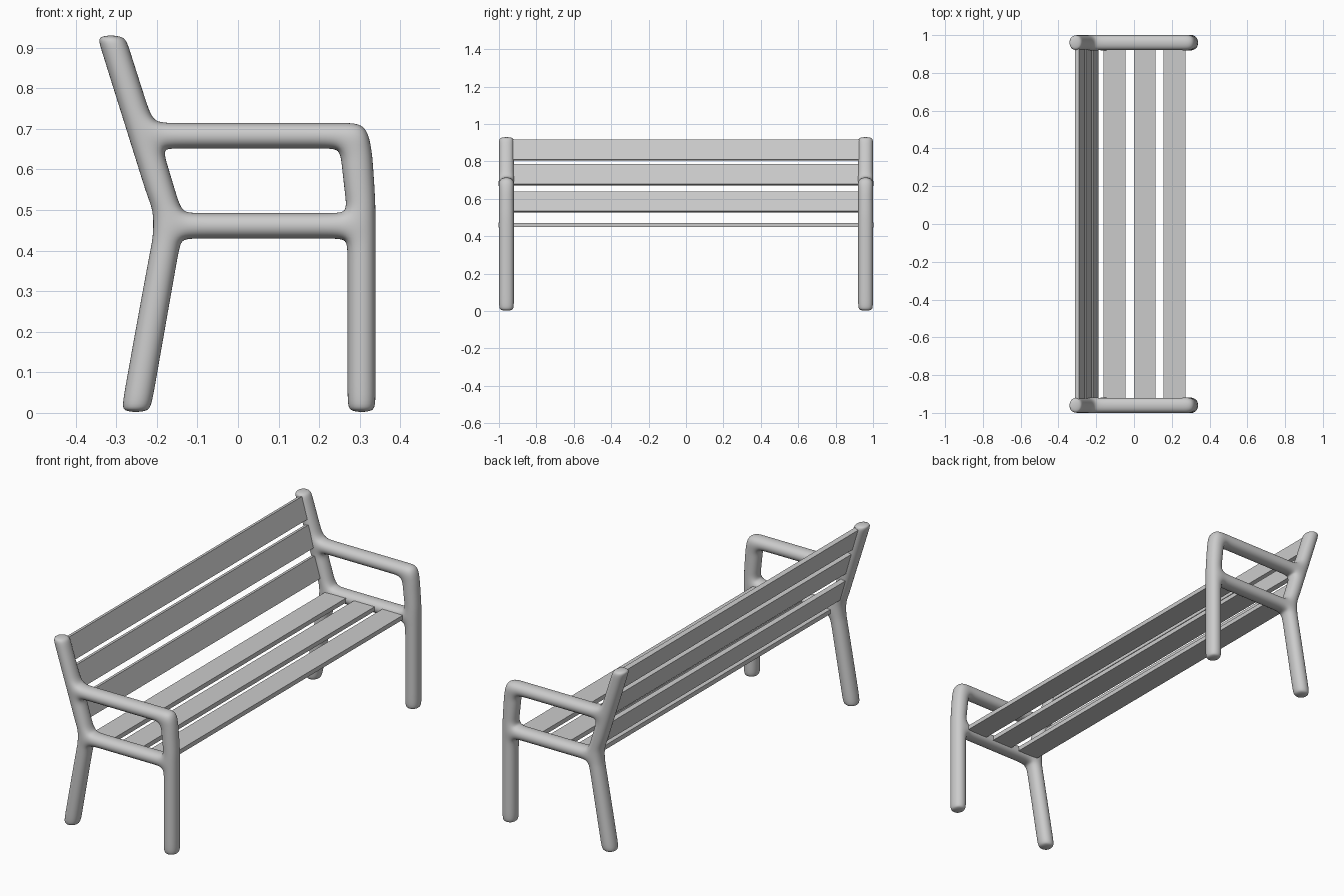
import bpy, bmesh, math

if "Cube" in bpy.data.objects:
    bpy.data.objects.remove(bpy.data.objects["Cube"])

# Side frame cage, as pairs (inner x, inner z, outer x, outer z) in the xz plane
# rear post: runs from the top of the back down to the rear foot
POST = [(-.277, .932, -.351, .932), (-.267, .905, -.343, .905),
        (-.220, .755, -.296, .755), (-.205, .717, -.284, .717),
        (-.182, .649, -.263, .649), (-.171, .612, -.251, .612),
        (-.148, .535, -.2275, .535), (-.135, .495, -.210, .495),
        (-.138, .427, -.213, .427), (-.143, .400, -.220, .400),
        (-.208, .030, -.287, .030), (-.213, .000, -.292, .000)]
# front post: armrest corner down to the front foot
FRONT = [(.255, .717, .318, .717), (.248, .649, .333, .649),
         (.252, .613, .336, .613), (.261, .535, .341, .535),
         (.266, .495, .342, .495), (.267, .427, .342, .427),
         (.267, .390, .342, .390), (.267, .030, .342, .030),
         (.267, .000, .342, .000)]
FRAME_Y = 0.96


def side_frames():
    bm = bmesh.new()

    def vert(x, z):
        return bm.verts.new((x, FRAME_Y, z))

    def strip(a, b):
        for i in range(len(a) - 1):
            bm.faces.new((a[i], a[i + 1], b[i + 1], b[i]))

    def post(rows):
        inner = [vert(r[0], r[1]) for r in rows]
        outer = [vert(r[2], r[3]) for r in rows]
        strip(inner, outer)
        return inner

    rear, front = post(POST), post(FRONT)

    def rail(i, j, xs):
        # bridges rear rows i, i+1 to front rows j, j+1
        top = [rear[i]] + [vert(x, rear[i].co.z) for x in xs] + [front[j]]
        low = [rear[i + 1]] + [vert(x, rear[i + 1].co.z) for x in xs] + [front[j + 1]]
        strip(top, low)

    rail(3, 0, (-.160, .215))   # armrest
    rail(7, 4, (-.100, .232))   # seat rail
    bmesh.ops.recalc_face_normals(bm, faces=bm.faces[:])

    mesh = bpy.data.meshes.new("side_frames")
    bm.to_mesh(mesh)
    bm.free()
    for p in mesh.polygons:
        p.use_smooth = True
    ob = bpy.data.objects.new("side_frames", mesh)
    bpy.context.collection.objects.link(ob)
    # thicken, mirror to the other end, round off
    solid = ob.modifiers.new("thickness", 'SOLIDIFY')
    solid.thickness = 0.086
    solid.offset = 0
    mirror = ob.modifiers.new("mirror", 'MIRROR')
    mirror.use_axis = (False, True, False)
    sub = ob.modifiers.new("round", 'SUBSURF')
    sub.levels = sub.render_levels = 3


def slat(name, x, z, width, angle):
    # flat board running the length of the bench
    bpy.ops.mesh.primitive_cube_add(size=1, location=(x, 0, z),
                                    rotation=(0, math.radians(angle), 0))
    ob = bpy.context.object
    ob.name = name
    ob.scale = (0.022, 1.86, width)


side_frames()

# seat slats
for i, x in enumerate((-.103, .057, .215)):
    slat(f"seat_slat_{i + 1}", x, .461, .115, 90)

# leaning back slats
for i, (x, z) in enumerate(((-.213, .584), (-.249, .729), (-.287, .861))):
    slat(f"back_slat_{i + 1}", x, z, .111, -16.5)
